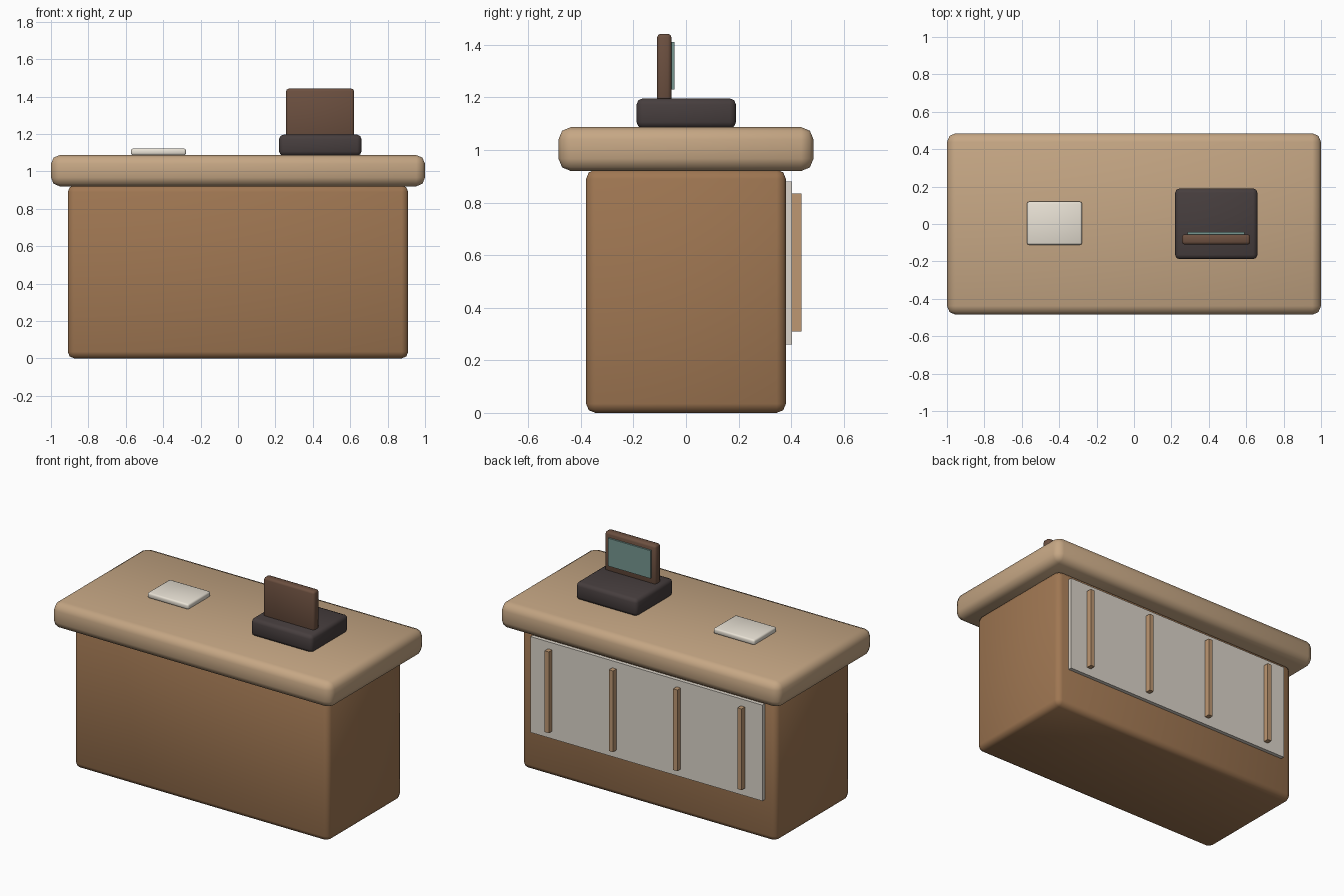
import bpy, math

if "Cube" in bpy.data.objects:
    bpy.data.objects.remove(bpy.data.objects["Cube"])

def material(name, rgb):
    # 0-255 display colour to linear
    m = bpy.data.materials.new(name)
    m.diffuse_color = [(c / 255) ** 2.2 for c in rgb] + [1]
    m.use_nodes = True
    m.node_tree.nodes["Principled BSDF"].inputs["Base Color"].default_value = m.diffuse_color
    return m

wood = material("body_wood", (158, 118, 83))
light_wood = material("top_wood", (196, 165, 131))
slat_wood = material("slat_wood", (188, 150, 114))
cream = material("cream", (218, 211, 200))
paper = material("paper", (232, 225, 212))
dark = material("dark_plastic", (72, 64, 64))
brown = material("screen_brown", (108, 81, 66))
teal = material("glass", (118, 150, 144))

def box(name, x, y, z, mat, bevel=0, segments=2):
    """Box from (min, max) ranges, with optional rounded edges."""
    lo_hi = (x, y, z)
    bpy.ops.mesh.primitive_cube_add(size=1, location=[(a + b) / 2 for a, b in lo_hi])
    ob = bpy.context.object
    ob.name = name
    ob.scale = [b - a for a, b in lo_hi]
    bpy.ops.object.transform_apply(location=False, rotation=False, scale=True)
    ob.data.materials.append(mat)
    if bevel:
        mod = ob.modifiers.new("Bevel", 'BEVEL')
        mod.width = bevel
        mod.segments = segments
        bpy.ops.object.modifier_apply(modifier=mod.name)
        bpy.ops.object.shade_smooth_by_angle(angle=math.radians(50))
    return ob

# Counter body and overhanging top
box("counter_body", (-0.91, 0.91), (-0.38, 0.38), (0, 0.925), wood, 0.035)
box("counter_top", (-1, 1), (-0.485, 0.485), (0.92, 1.087), light_wood, 0.047)

# Back panel with upright slats
box("back_panel", (-0.83, 0.83), (0.375, 0.404), (0.26, 0.88), cream)
for i in range(4):
    cx = -0.69 + 0.46 * i
    box(f"panel_slat_{i + 1}", (cx - 0.015, cx + 0.015), (0.40, 0.439), (0.31, 0.835), slat_wood)

# Paper pad
box("paper_pad", (-0.572, -0.278), (-0.111, 0.119), (1.087, 1.122), paper, 0.01)

# Till: base, upright screen, glass
box("till_base", (0.22, 0.66), (-0.188, 0.19), (1.083, 1.196), dark, 0.023)
box("till_screen", (0.257, 0.621), (-0.11, -0.055), (1.18, 1.442), brown, 0.014)
box("till_glass", (0.286, 0.59), (-0.058, -0.044), (1.23, 1.41), teal)
